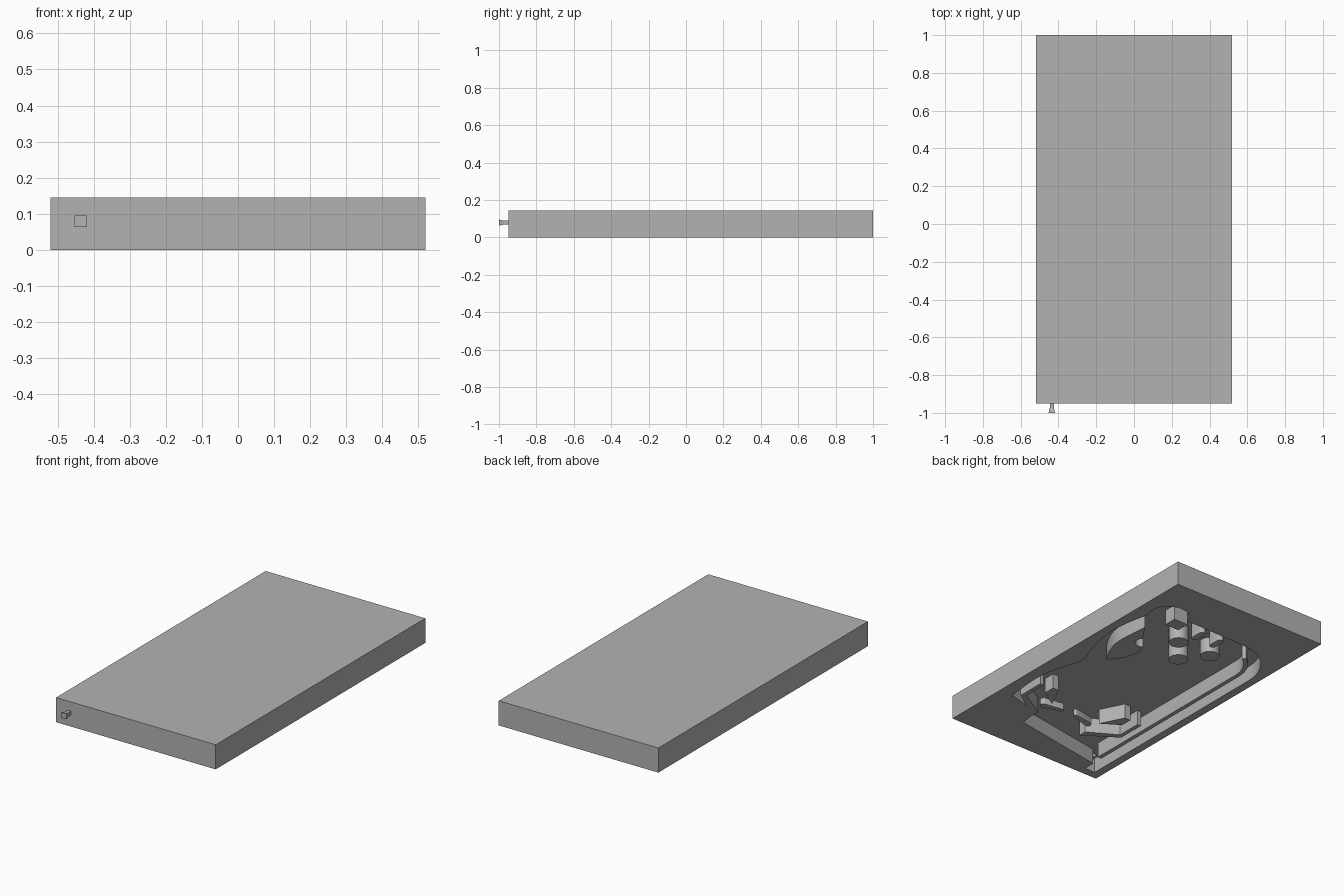
import bpy
import bmesh
from math import cos, sin, pi, radians
from mathutils import Vector

DEPTH = 0.09      # height of the recessed floor, open at z = 0
MID = 0.03        # mirror line of the lower playfield

cube = bpy.data.objects.get("Cube")
if cube:
    bpy.data.objects.remove(cube, do_unlink=True)

grey = bpy.data.materials.new("plain grey")
grey.use_nodes = True
grey.diffuse_color = (0.45, 0.45, 0.45, 1)
grey.node_tree.nodes["Principled BSDF"].inputs["Base Color"].default_value = grey.diffuse_color


def prism(name, outline, low=0.0, high=DEPTH + 0.004):
    """Extrude a plan outline between two heights."""
    bm = bmesh.new()
    face = bm.faces.new([bm.verts.new((x, y, low)) for x, y in outline])
    new = bmesh.ops.extrude_face_region(bm, geom=[face])["geom"]
    verts = [v for v in new if isinstance(v, bmesh.types.BMVert)]
    bmesh.ops.translate(bm, verts=verts, vec=(0, 0, high - low))
    bmesh.ops.recalc_face_normals(bm, faces=bm.faces)
    mesh = bpy.data.meshes.new(name)
    bm.to_mesh(mesh)
    bm.free()
    mesh.materials.append(grey)
    obj = bpy.data.objects.new(name, mesh)
    bpy.context.collection.objects.link(obj)
    return obj


def smooth(obj):
    bpy.ops.object.select_all(action="DESELECT")
    obj.select_set(True)
    bpy.context.view_layer.objects.active = obj
    bpy.ops.object.shade_smooth_by_angle(angle=radians(35))


def arc(cx, cy, rx, ry, start, end, steps=12):
    angles = [radians(start + (end - start) * i / steps) for i in range(steps + 1)]
    return [(cx + rx * cos(a), cy + ry * sin(a)) for a in angles]


def curve(points, steps=6):
    """Smooth path through a few points."""
    pts = [Vector(p) for p in points]
    pts = [pts[0]] + pts + [pts[-1]]
    path = []
    for a, b, c, d in zip(pts, pts[1:], pts[2:], pts[3:]):
        for i in range(steps):
            t = i / steps
            path.append(0.5 * (2 * b + (c - a) * t + (2 * a - 5 * b + 4 * c - d) * t ** 2
                               + (3 * b - a - 3 * c + d) * t ** 3))
    return [tuple(p) for p in path] + [tuple(points[-1])]


def capsule(a, b, ra, rb):
    """Plan outline of a rounded bar tapering from a to b."""
    a, b = Vector(a), Vector(b)
    d = b - a
    turn = -d.angle_signed(Vector((1, 0))) * -1
    deg = turn * 180 / pi
    return arc(*b, rb, rb, deg - 90, deg + 90, 8) + arc(*a, ra, ra, deg + 90, deg + 270, 8)


def mirrored(outline):
    return [(2 * MID - x, y) for x, y in outline]


# Cabinet with the playfield recess cut into its underside
cabinet = prism("cabinet", [(-0.52, -0.95), (0.52, -0.95), (0.52, 1), (-0.52, 1)], 0, 0.145)
left_wall = curve([(0.43, -0.54), (0.45, -0.32), (0.43, -0.16), (0.385, 0.01),
                   (0.435, 0.17), (0.466, 0.35), (0.455, 0.5), (0.43, 0.62)])
rim = left_wall + arc(0.325, 0.69, 0.118, 0.112, -10, 165)
rim += arc(-0.2, 0.43, 0.27, 0.28, 90, 180, 16)
rim += [(-0.47, -0.9), (-0.40, -0.9), (-0.40, -0.83), (0.19, -0.73), (0.21, -0.6)]
cutter = prism("recess_cutter", rim, -0.05, DEPTH)
cutter.hide_render = True
cut = cabinet.modifiers.new("recess", "BOOLEAN")
cut.operation = "DIFFERENCE"
cut.solver = "EXACT"
cut.object = cutter
bpy.ops.object.select_all(action="DESELECT")
bpy.context.view_layer.objects.active = cabinet
cabinet.select_set(True)
bpy.ops.object.modifier_apply(modifier="recess")
bpy.data.objects.remove(cutter, do_unlink=True)
smooth(cabinet)

# Wall between the launch lane and the playfield
outer = arc(-0.2, 0.43, 0.2, 0.21, 180, 120)
inner = arc(-0.2, 0.43, 0.175, 0.185, 120, 180)
smooth(prism("lane_divider", [(-0.40, -0.76)] + outer + inner + [(-0.375, -0.76)]))

# Curved island beside the left orbit, with a round notch
island = curve([(0.285, 0.1), (0.34, 0.2), (0.366, 0.31), (0.353, 0.515)])
island += [(0.3, 0.44)] + arc(0.25, 0.375, 0.045, 0.045, 50, -130, 8)
island += [(0.2, 0.29), (0.22, 0.19)]
smooth(prism("orbit_island", island))

# Round bumpers, top lane posts and target block
for i, (x, y) in enumerate([(-0.02, 0.36), (-0.13, 0.5), (0.1, 0.505)]):
    smooth(prism(f"bumper_{i + 1}", arc(x, y, 0.055, 0.055, 0, 345, 23)))
for i, x in enumerate([0.06, -0.07]):
    smooth(prism(f"lane_post_{i + 1}", capsule((x, 0.6), (x, 0.66), 0.02, 0.02)))
prism("target_block", [(0.19, 0.61), (0.285, 0.61), (0.285, 0.69), (0.19, 0.69)])

# Slingshots, inlane guides and flippers on both sides
sling = [(-0.14, -0.47), (-0.21, -0.33), (-0.25, -0.33), (-0.25, -0.4)]
guide = [(-0.31, -0.34), (-0.31, -0.49), (-0.14, -0.59), (-0.14, -0.64),
         (-0.335, -0.51), (-0.335, -0.34)]
flipper = capsule((-0.13, -0.555), (-0.02, -0.53), 0.02, 0.012)
for side, flip in (("right", lambda o: o), ("left", mirrored)):
    prism(f"{side}_slingshot", flip(sling))
    prism(f"{side}_guide", flip(guide))
    smooth(prism(f"{side}_flipper", flip(flipper), 0.03, 0.07))

# Plunger rod with a flared square knob
plunger = prism("plunger", [(-0.446, -0.99), (-0.424, -0.99), (-0.424, -0.86), (-0.446, -0.86)],
                0.068, 0.09)
knob = prism("plunger_knob", [(-0.453, -1), (-0.418, -1), (-0.424, -0.975), (-0.446, -0.975)],
             0.063, 0.095)
for v in knob.data.vertices:
    if v.co.y > -0.99:
        v.co.z = 0.079 + (v.co.z - 0.079) * 0.68
